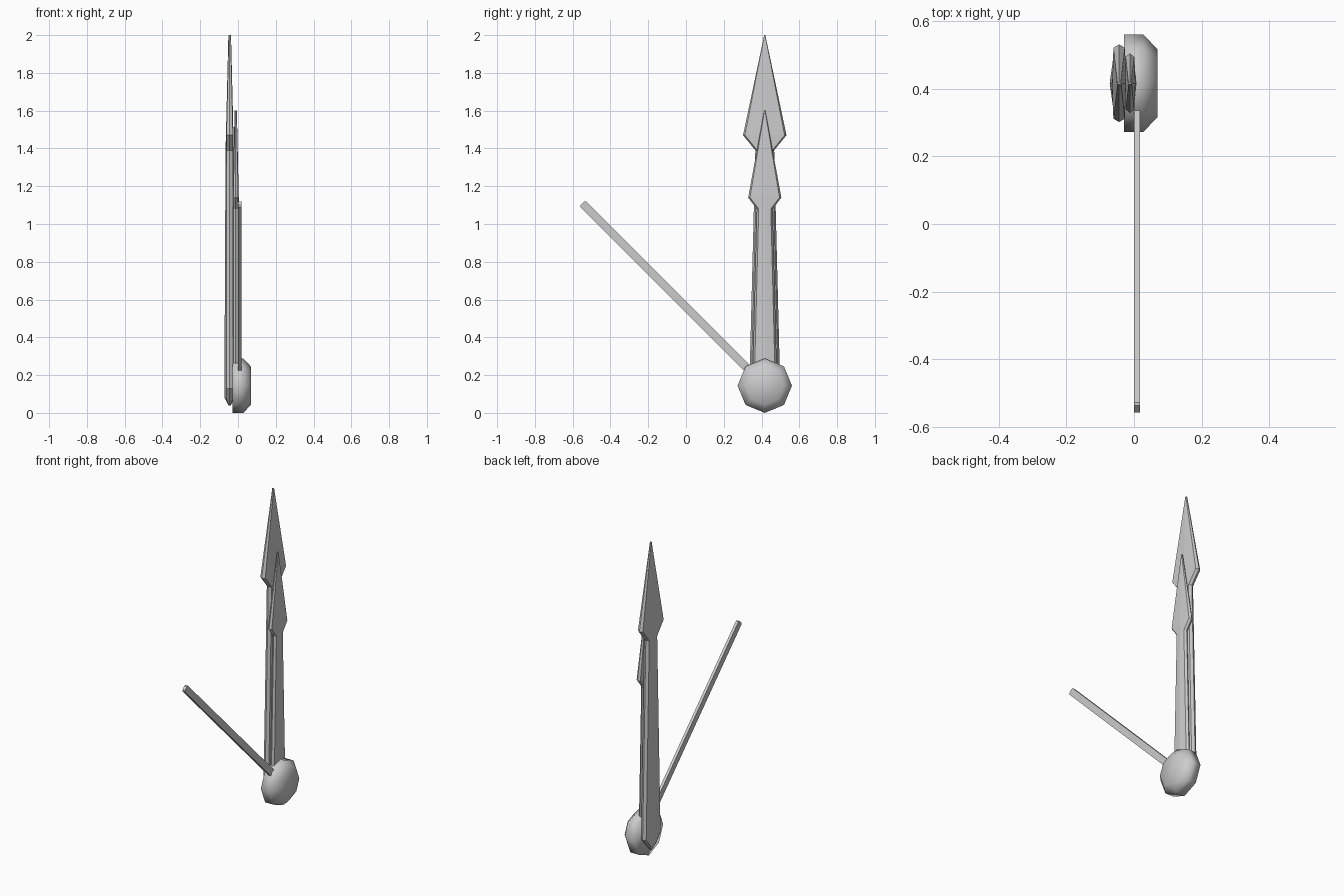
import bpy, bmesh, math
from mathutils import Matrix, Vector

if "Cube" in bpy.data.objects:
    bpy.data.objects.remove(bpy.data.objects["Cube"])

PIVOT_Y, PIVOT_Z = 0.417, 0.144

grey = bpy.data.materials.new("plain grey")
grey.use_nodes = True
grey.diffuse_color = (0.6, 0.6, 0.6, 1)
grey.node_tree.nodes["Principled BSDF"].inputs["Base Color"].default_value = (0.6, 0.6, 0.6, 1)


def finish(bm, name, smooth=False):
    """Turn a bmesh into a named, coloured object."""
    bmesh.ops.recalc_face_normals(bm, faces=bm.faces)
    for f in bm.faces:
        f.smooth = smooth
    mesh = bpy.data.meshes.new(name)
    bm.to_mesh(mesh)
    bm.free()
    mesh.materials.append(grey)
    obj = bpy.data.objects.new(name, mesh)
    bpy.context.collection.objects.link(obj)
    return obj


def loft(rings):
    """Skin closed rings of points and cap both ends."""
    bm = bmesh.new()
    loops = [[bm.verts.new(p) for p in ring] for ring in rings]
    n = len(loops[0])
    for a, b in zip(loops, loops[1:]):
        for i in range(n):
            j = (i + 1) % n
            bm.faces.new((a[i], a[j], b[j], b[i]))
    bm.faces.new(loops[0])
    bm.faces.new(loops[-1])
    return bm


def spear_hand(name, x, sections):
    """Ridged spear-shaped hand; section = height, half width, ridge and edge half depth."""
    rings = []
    for z, w, ridge, edge in sections:
        inner = w - min(0.01, w * 0.4)
        half = [(ridge, 0), (edge, inner), (0, w), (-edge, inner)]
        ring = half + [(-dx, -dy) for dx, dy in half]
        rings.append([(x + dx, PIVOT_Y + dy, z) for dx, dy in ring])
    finish(loft(rings), name)


# Long and short hands, from the pointed foot up to the tip
spear_hand("minute_hand", -0.044, [
    (0.04, 0.004, 0.006, 0.004), (0.08, 0.04, 0.028, 0.018), (0.13, 0.082, 0.028, 0.018),
    (1.39, 0.05, 0.022, 0.017), (1.47, 0.115, 0.020, 0.017), (2.0, 0.003, 0.007, 0.005)])
spear_hand("hour_hand", -0.012, [
    (0.07, 0.004, 0.005, 0.004), (0.10, 0.03, 0.020, 0.014), (0.135, 0.066, 0.020, 0.014),
    (1.08, 0.042, 0.017, 0.013), (1.14, 0.088, 0.016, 0.013), (1.6, 0.003, 0.006, 0.004)])

# Thin straight hand, leaning 45 degrees to the front
bm = bmesh.new()
bmesh.ops.create_cube(bm, size=1)
length = 1.365
bmesh.ops.scale(bm, verts=bm.verts, vec=(0.018, 0.042, length))
bmesh.ops.translate(bm, verts=bm.verts, vec=(0, 0, length / 2))
tip_edges = [e for e in bm.edges if all(v.co.z > 1 for v in e.verts)
             and abs(e.verts[0].co.y - e.verts[1].co.y) < 1e-4]
bmesh.ops.bevel(bm, geom=tip_edges, offset=0.007, segments=1, affect='EDGES')
bmesh.ops.transform(bm, verts=bm.verts, matrix=Matrix.Translation((0.009, PIVOT_Y, PIVOT_Z))
                    @ Matrix.Rotation(math.radians(45), 4, 'X'))
finish(bm, "second_hand")

# Eight-sided pivot knob with a chamfered, softly shaded face
rings = []
for x, r in [(-0.03, 0.144), (0.028, 0.144), (0.07, 0.1)]:
    rings.append([(x, PIVOT_Y + r * math.sin(i * math.pi / 4),
                   PIVOT_Z + r * math.cos(i * math.pi / 4)) for i in range(8)])
finish(loft(rings), "pivot_knob", smooth=True)
